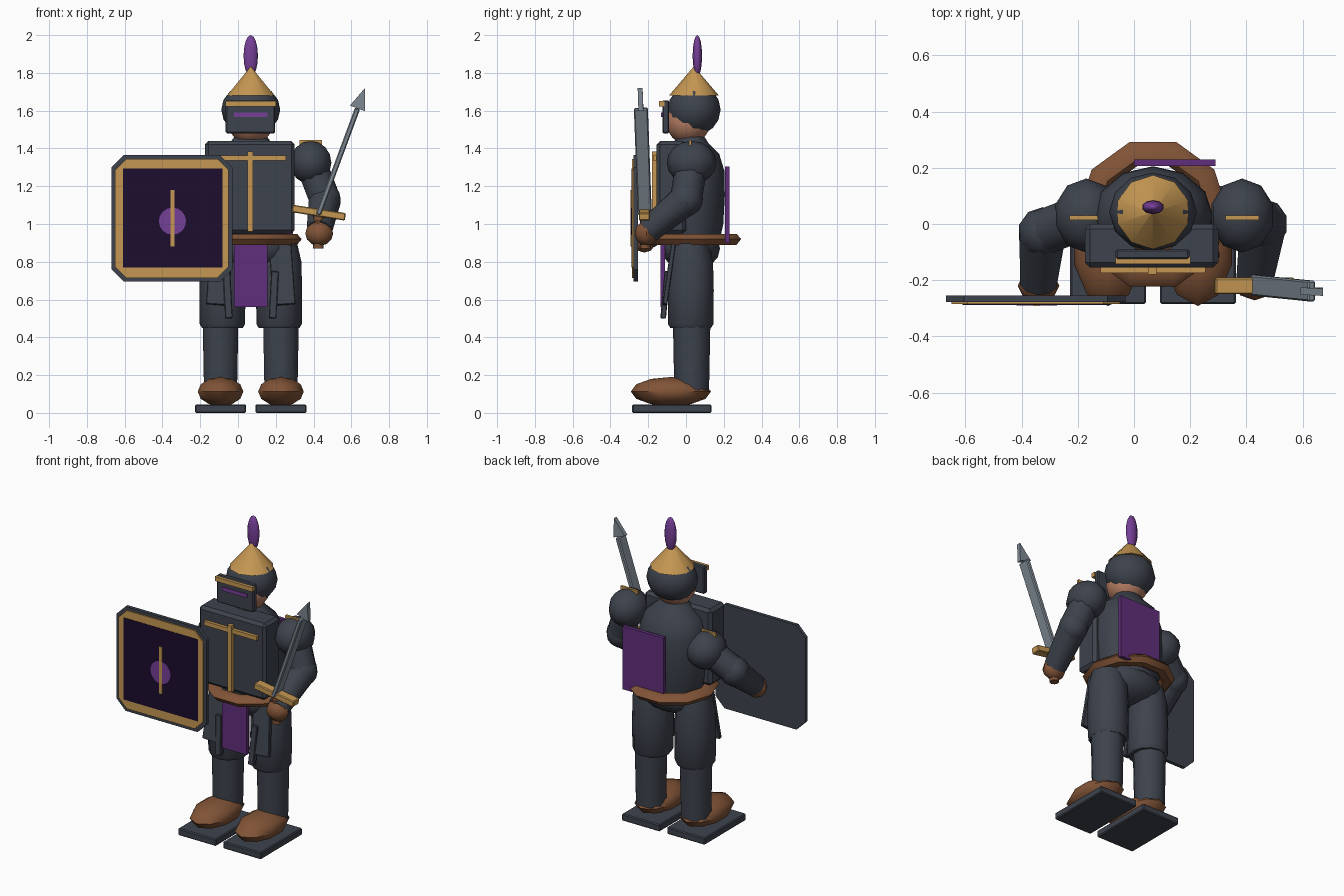
import bpy, bmesh, math
from mathutils import Vector, Matrix

if "Cube" in bpy.data.objects:
    bpy.data.objects.remove(bpy.data.objects["Cube"])


def mat(name, r, g, b):
    m = bpy.data.materials.new(name)
    m.diffuse_color = (r, g, b, 1)
    m.use_nodes = True
    m.node_tree.nodes["Principled BSDF"].inputs["Base Color"].default_value = m.diffuse_color
    return m


DARK = mat("dark_steel", 0.047, 0.055, 0.073)
GOLD = mat("gold", 0.56, 0.31, 0.085)
PURPLE = mat("purple_cloth", 0.12, 0.028, 0.20)
PLUME = mat("bright_purple", 0.18, 0.05, 0.31)
BROWN = mat("leather", 0.22, 0.088, 0.038)
SKIN = mat("skin", 0.45, 0.20, 0.12)
STEEL = mat("blade_steel", 0.21, 0.25, 0.29)
FIELD = mat("deep_purple", 0.012, 0.004, 0.028)

CX = 0.0675  # body centre line


def finish(name, bm, material, smooth=True):
    bmesh.ops.recalc_face_normals(bm, faces=bm.faces)
    me = bpy.data.meshes.new(name)
    bm.to_mesh(me)
    bm.free()
    me.materials.append(material)
    ob = bpy.data.objects.new(name, me)
    bpy.context.collection.objects.link(ob)
    if smooth:
        bpy.ops.object.select_all(action='DESELECT')
        ob.select_set(True)
        bpy.context.view_layer.objects.active = ob
        bpy.ops.object.shade_smooth_by_angle(angle=math.radians(50))
    return ob


def box(name, x, y, z, material, bevel=0.0, pivot_rot=None):
    """Box from (min, max) ranges, optionally rotated about its centre."""
    bm = bmesh.new()
    bmesh.ops.create_cube(bm, size=1)
    size = [r[1] - r[0] for r in (x, y, z)]
    bmesh.ops.scale(bm, vec=size, verts=bm.verts)
    if bevel:
        bmesh.ops.bevel(bm, geom=bm.edges[:], offset=bevel, segments=1, affect='EDGES')
    if pivot_rot:
        bmesh.ops.transform(bm, matrix=pivot_rot, verts=bm.verts)
    bmesh.ops.translate(bm, vec=[sum(r) / 2 for r in (x, y, z)], verts=bm.verts)
    return finish(name, bm, material, False)


def ball(name, c, r, material, seg=12, rings=8):
    bm = bmesh.new()
    bmesh.ops.create_uvsphere(bm, u_segments=seg, v_segments=rings, radius=1)
    bmesh.ops.scale(bm, vec=r, verts=bm.verts)
    bmesh.ops.translate(bm, vec=c, verts=bm.verts)
    return finish(name, bm, material)


def limb(name, a, b, r1, r2, material, seg=10):
    """Tapered cylinder from a to b."""
    a, b = Vector(a), Vector(b)
    bm = bmesh.new()
    bmesh.ops.create_cone(bm, cap_ends=True, segments=seg, radius1=r1, radius2=r2,
                          depth=(b - a).length)
    m = Matrix.Translation((a + b) / 2) @ (b - a).to_track_quat('Z', 'Y').to_matrix().to_4x4()
    bmesh.ops.transform(bm, matrix=m, verts=bm.verts)
    return finish(name, bm, material)


def lathe(name, c, profile, sy, material, seg=12):
    """Closed stack of rings given as (radius, z), squashed in y by sy."""
    bm = bmesh.new()
    rings = [[bm.verts.new((c[0] + r * math.cos(t), c[1] + sy * r * math.sin(t), z))
              for t in (2 * math.pi * i / seg for i in range(seg))] for r, z in profile]
    for lo, hi in zip(rings, rings[1:]):
        for i in range(seg):
            j = (i + 1) % seg
            bm.faces.new((lo[i], lo[j], hi[j], hi[i]))
    bm.faces.new(rings[0])
    bm.faces.new(rings[-1])
    return finish(name, bm, material)


def plate(name, pts, y0, y1, material):
    """Outline in x/z extruded from y0 to y1."""
    bm = bmesh.new()
    f = bm.faces.new([bm.verts.new((x, y0, z)) for x, z in pts])
    ext = bmesh.ops.extrude_face_region(bm, geom=[f])
    bmesh.ops.translate(bm, vec=(0, y1 - y0, 0),
                        verts=[v for v in ext['geom'] if isinstance(v, bmesh.types.BMVert)])
    return finish(name, bm, material, False)


def chamfered(x0, x1, z0, z1, c):
    return [(x0 + c, z0), (x1 - c, z0), (x1, z0 + c), (x1, z1 - c),
            (x1 - c, z1), (x0 + c, z1), (x0, z1 - c), (x0, z0 + c)]


# Legs, boots and soles
for side, s in (("left", -1), ("right", 1)):
    x = CX + s * 0.16
    box(side + "_sole", (x - 0.135, x + 0.135), (-0.285, 0.135), (0, 0.045), DARK, 0.006)
    ball(side + "_boot", (x, -0.08, 0.113), (0.127, 0.212, 0.077), BROWN, 10, 6)
    limb(side + "_shin", (x, 0.03, 0.12), (x, 0.03, 0.52), 0.092, 0.1, DARK)
    tx = CX + s * 0.15
    lathe(side + "_thigh", (tx, 0.025), [(0.108, 0.45), (0.12, 0.47), (0.122, 0.65),
          (0.118, 0.8), (0.095, 0.9)], 1.0, DARK)
    # Hanging front plates
    px = CX + s * 0.165
    tilt = Matrix.Rotation(math.radians(-8), 4, 'X') @ Matrix.Rotation(math.radians(-s * 4), 4, 'Y')
    box(side + "_hip_plate", (px - 0.06, px + 0.06), (-0.10, -0.075), (0.57, 0.92), DARK,
        0.004, tilt)
    px = CX + s * 0.122
    tilt = Matrix.Rotation(math.radians(-5), 4, 'X') @ Matrix.Rotation(math.radians(s * 3), 4, 'Y')
    box(side + "_hip_strap", (px - 0.02, px + 0.02), (-0.125, -0.095), (0.50, 0.75), DARK,
        0.004, tilt)

ball("hips", (CX, 0.025, 0.87), (0.225, 0.155, 0.12), DARK)
box("loincloth", (-0.02, 0.155), (-0.135, -0.11), (0.56, 0.89), PURPLE)

# Belt ring
bm = bmesh.new()
belt_rings = []
for i in range(10):
    t = 2 * math.pi * i / 10
    belt_rings.append([bm.verts.new((CX + r * math.cos(t), 0.035 + r * math.sin(t), z))
                       for r, z in ((0.27, 0.92), (0.245, 0.948), (0.20, 0.948),
                                    (0.18, 0.92), (0.20, 0.89), (0.245, 0.89))])
for i in range(10):
    a, b = belt_rings[i], belt_rings[(i + 1) % 10]
    for k in range(6):
        bm.faces.new((a[k], b[k], b[(k + 1) % 6], a[(k + 1) % 6]))
finish("belt", bm, BROWN)

# Torso, breastplate and cape
lathe("torso", (CX, 0.025), [(0.18, 0.9), (0.205, 1.0), (0.215, 1.15), (0.212, 1.28),
      (0.18, 1.37), (0.11, 1.43), (0.08, 1.47)], 0.84, DARK)
box("breastplate", (-0.175, 0.30), (-0.155, 0.0), (0.95, 1.44), DARK, 0.018)
box("chest_trim_upright", (0.05, 0.08), (-0.18, -0.15), (0.96, 1.385), GOLD)
box("chest_trim_bar", (-0.12, 0.255), (-0.175, -0.15), (1.335, 1.362), GOLD)
box("cape", (0.0, 0.29), (0.207, 0.23), (0.9, 1.305), PURPLE)

# Head and helmet
ball("face", (CX, 0.012, 1.54), (0.122, 0.118, 0.118), SKIN)
ball("helmet", (CX, 0.043, 1.605), (0.156, 0.14, 0.137), DARK)
limb("helmet_cone", (CX, 0.042, 1.68), (CX, 0.042, 1.83), 0.132, 0.004, GOLD)
ball("plume", (CX, 0.06, 1.89), (0.04, 0.025, 0.11), PLUME, 10, 8)
box("visor", (-0.065, 0.197), (-0.125, -0.09), (1.48, 1.655), DARK, 0.006)
box("visor_trim", (-0.065, 0.202), (-0.143, -0.115), (1.622, 1.65), GOLD)
box("visor_slit", (-0.02, 0.155), (-0.132, -0.12), (1.567, 1.59), PLUME)

# Arms: shoulder, elbow, wrist positions
arms = (("right", (0.385, 0.03, 1.325), (0.46, 0.0, 1.13), (0.43, -0.20, 0.965)),
        ("left", (-0.17, 0.03, 1.20), (-0.325, -0.03, 1.08), (-0.34, -0.21, 0.93)))
for side, sh, el, wr in arms:
    ball(side + "_shoulder", sh, (0.115, 0.132, 0.115), DARK, 10, 8)
    top = sh[2] + 0.108
    box(side + "_shoulder_trim", (sh[0] - 0.06, sh[0] + 0.06), (0.015, 0.03),
        (top - 0.02, top + 0.012), GOLD)
    limb(side + "_upper_arm", sh, el, 0.085, 0.085, DARK)
    ball(side + "_elbow", el, (0.088, 0.09, 0.09), DARK, 10, 8)
    limb(side + "_forearm", el, wr, 0.086, 0.068, DARK)
    ball(side + "_hand", (wr[0], wr[1] - 0.01, wr[2] - 0.015), (0.074, 0.062, 0.066), BROWN, 8, 6)

# Sword: built upright, then leaned outward
lean = (Matrix.Translation((0.425, -0.218, 1.05)) @ Matrix.Rotation(math.radians(20.3), 4, 'Y')
        @ Matrix.Rotation(math.radians(2), 4, 'X'))
blade = box("sword_blade", (-0.014, 0.014), (-0.037, 0.037), (0.0, 0.60), STEEL, 0.006)
tip = plate("sword_tip", [(-0.043, 0.60), (0.043, 0.60), (0.0, 0.715)], -0.013, 0.013, STEEL)
for part in (blade, tip):
    part.data.transform(lean)
guard_turn = Matrix.Rotation(math.radians(9), 4, 'Y')
box("sword_guard", (0.285, 0.57), (-0.25, -0.19), (1.04, 1.08), GOLD, 0.005, guard_turn)
limb("sword_grip", (0.425, -0.215, 0.87), (0.427, -0.215, 1.05), 0.028, 0.028, BROWN, 8)

# Shield: back, gold border, field, plain boss and bar
plate("shield_back", chamfered(-0.67, -0.03, 0.695, 1.365, 0.065), -0.277, -0.255, DARK)
plate("shield_border", chamfered(-0.65, -0.05, 0.715, 1.345, 0.058), -0.285, -0.276, GOLD)
plate("shield_field", [(-0.61, 0.77), (-0.083, 0.77), (-0.083, 1.295), (-0.61, 1.295)],
      -0.288, -0.284, FIELD)
plate("shield_boss", [(-0.347 + 0.072 * math.cos(t), 1.015 + 0.072 * math.sin(t))
      for t in (2 * math.pi * i / 16 for i in range(16))], -0.2905, -0.2875, PLUME)
box("shield_bar", (-0.358, -0.336), (-0.2925, -0.2875), (0.88, 1.18), GOLD)
